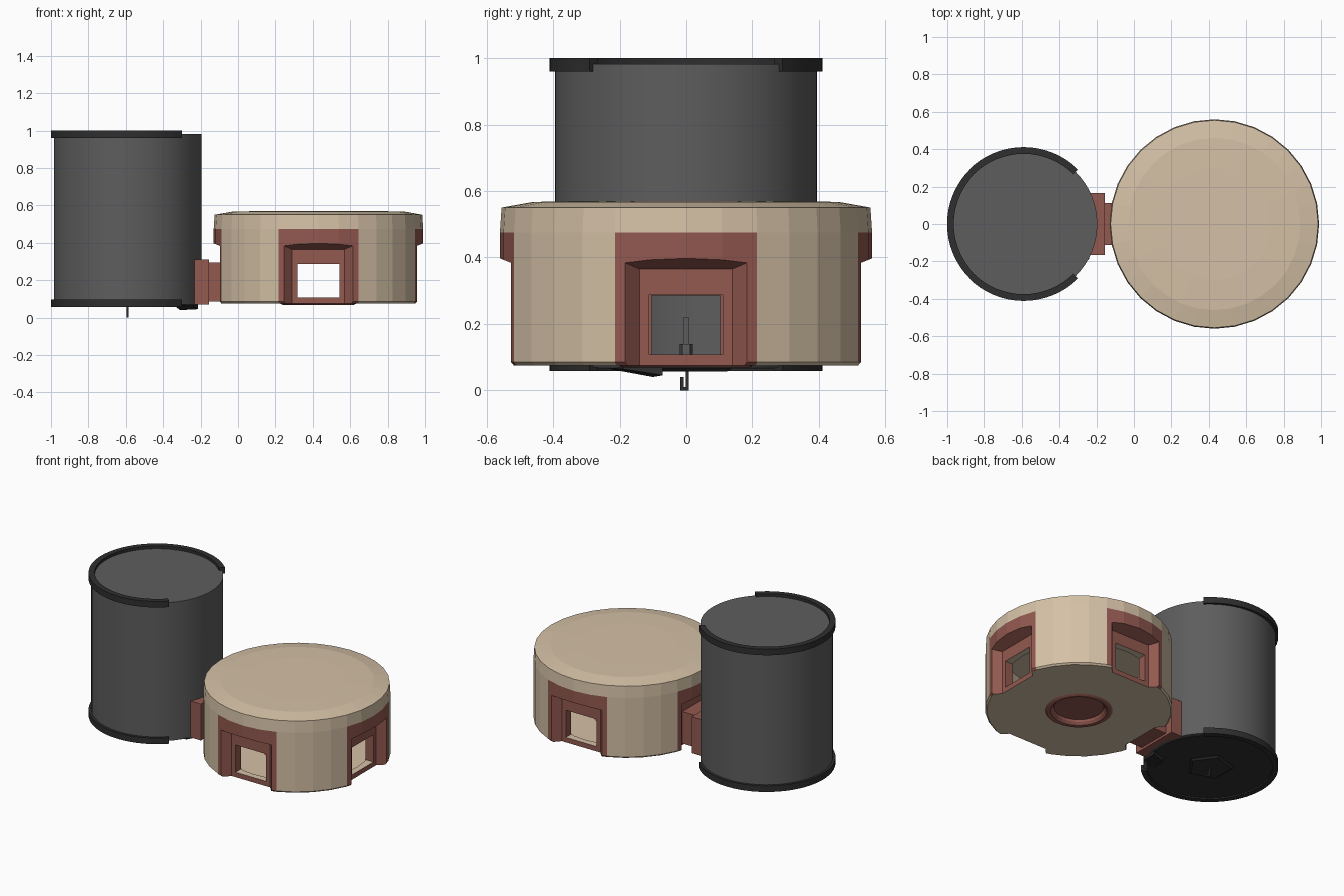
import bpy, bmesh, math
from mathutils import Matrix, Vector

if "Cube" in bpy.data.objects:
    bpy.data.objects.remove(bpy.data.objects["Cube"])

def material(name, rgb):
    m = bpy.data.materials.new(name)
    m.diffuse_color = (*rgb, 1)
    m.use_nodes = True
    m.node_tree.nodes["Principled BSDF"].inputs["Base Color"].default_value = m.diffuse_color
    return m

TAN = material("tan", (0.66, 0.53, 0.38))
RED = material("brick_red", (0.29, 0.10, 0.08))
GREY = material("grey", (0.11, 0.11, 0.11))
DARK = material("dark_grey", (0.028, 0.028, 0.028))
ROOM = Vector((0.43, 0, 0))
TANK = Vector((-0.59, 0, 0))

def finish(name, bm, mat, loc=(0, 0, 0), smooth=False):
    bmesh.ops.recalc_face_normals(bm, faces=bm.faces)
    me = bpy.data.meshes.new(name)
    bm.to_mesh(me)
    bm.free()
    ob = bpy.data.objects.new(name, me)
    ob.location = loc
    bpy.context.collection.objects.link(ob)
    if mat:
        me.materials.append(mat)
    if smooth:
        bpy.ops.object.select_all(action='DESELECT')
        ob.select_set(True)
        bpy.context.view_layer.objects.active = ob
        bpy.ops.object.shade_smooth_by_angle(angle=math.radians(30))
    return ob

def lathe(name, prof, n, mat, loc, smooth=False):
    """Solid of revolution, flat-capped at both ends of the profile."""
    bm = bmesh.new()
    rings = [[bm.verts.new((r * math.cos(2 * math.pi * i / n), r * math.sin(2 * math.pi * i / n), z))
              for i in range(n)] for r, z in prof]
    for a, b in zip(rings, rings[1:]):
        for i in range(n):
            j = (i + 1) % n
            bm.faces.new((a[i], a[j], b[j], b[i]))
    bm.faces.new(rings[0])
    bm.faces.new(rings[-1])
    return finish(name, bm, mat, loc, smooth)

def arc_band(name, r0, r1, z0, z1, a0, a1, n, mat, loc):
    """Rectangular section swept along an arc."""
    bm = bmesh.new()
    secs = []
    for i in range(n + 1):
        t = math.radians(a0 + (a1 - a0) * i / n)
        secs.append([bm.verts.new((r * math.cos(t), r * math.sin(t), z))
                     for r, z in ((r0, z0), (r1, z0), (r1, z1), (r0, z1))])
    for a, b in zip(secs, secs[1:]):
        for k in range(4):
            bm.faces.new((a[k], a[(k + 1) % 4], b[(k + 1) % 4], b[k]))
    bm.faces.new(secs[0])
    bm.faces.new(secs[-1])
    return finish(name, bm, mat, loc, True)

def block(name, a, b, mat, rot=0, loc=(0, 0, 0)):
    """Frustum along x between two (x, half_y, z0, z1) rectangles."""
    bm = bmesh.new()
    q = [[bm.verts.new(p) for p in ((x, -h, z0), (x, h, z0), (x, h, z1), (x, -h, z1))]
         for x, h, z0, z1 in (a, b)]
    for k in range(4):
        j = (k + 1) % 4
        bm.faces.new((q[0][k], q[0][j], q[1][j], q[1][k]))
    bm.faces.new(q[0])
    bm.faces.new(q[1])
    bmesh.ops.transform(bm, matrix=Matrix.Rotation(rot, 4, 'Z'), verts=bm.verts)
    return finish(name, bm, mat, loc)

def cut(ob, cutter):
    m = ob.modifiers.new("cut", 'BOOLEAN')
    m.operation, m.solver, m.object = 'DIFFERENCE', 'EXACT', cutter
    bpy.context.view_layer.update()
    ev = ob.evaluated_get(bpy.context.evaluated_depsgraph_get())
    me = bpy.data.meshes.new_from_object(ev)
    ob.modifiers.clear()
    ob.data = me
    bpy.data.objects.remove(cutter)

# Round room: faceted hollow drum with four recessed doorways
room = lathe("round_room", [(0.55, 0.075), (0.56, 0.085), (0.56, 0.475), (0.555, 0.55),
                            (0.46, 0.567), (0.30, 0.57)], 32, TAN, ROOM)
cut(room, lathe("room_space", [(0.44, 0.10), (0.44, 0.45)], 32, None, ROOM))
cut(room, lathe("floor_hole", [(0.195, 0.0), (0.195, 0.2)], 32, None, ROOM))
for k in range(4):
    r = k * math.pi / 2
    cut(room, block("recess", (0.48, 0.14, -0.1, 0.365), (0.62, 0.272, -0.1, 0.421), None, r, ROOM))
    cut(room, block("door_hole", (0.40, 0.112, 0.107, 0.287), (0.52, 0.112, 0.107, 0.287), None, r, ROOM))

# Red door surrounds on the room
room.data.materials.clear()
room.data.materials.append(TAN)
room.data.materials.append(RED)
for p in room.data.polygons:
    x, y, z = p.center
    far, near = max(abs(x), abs(y)), min(abs(x), abs(y))
    side = math.degrees(math.atan2(near, far))
    p.material_index = int(far > 0.445 and side < 22.5 and 0.08 < z < 0.475 and math.hypot(x, y) > 0.445)

# Recessed floor hatch
lathe("floor_hatch", [(0.15, 0.098), (0.155, 0.085), (0.17, 0.07), (0.19, 0.068), (0.205, 0.076),
                      (0.205, 0.10), (0.19, 0.107), (0.16, 0.107), (0.15, 0.102)],
      32, RED, ROOM)

# Passage between the room and the lift shaft
passage = [block("passage_neck", (-0.19, 0.112, 0.085, 0.295), (-0.04, 0.112, 0.085, 0.295), RED),
           block("passage_flange", (-0.235, 0.165, 0.07, 0.31), (-0.155, 0.165, 0.07, 0.31), RED)]
for p in passage:
    cut(p, block("passage_hole", (-0.4, 0.104, 0.105, 0.285), (0.1, 0.104, 0.105, 0.285), None))

# Cylinder: hollow drum with a doorway facing the room
tank = lathe("cylinder_shell", [(0.395, 0.07), (0.395, 0.982)], 64, GREY, TANK)
cut(tank, lathe("cylinder_space", [(0.37, 0.095), (0.37, 0.955)], 64, None, TANK))
cut(tank, block("cylinder_door", (0.2, 0.108, 0.10, 0.29), (0.5, 0.108, 0.10, 0.29), None, 0, TANK))
bpy.ops.object.select_all(action='DESELECT')
tank.select_set(True)
bpy.context.view_layer.objects.active = tank
bpy.ops.object.shade_smooth_by_angle(angle=math.radians(30))

# Open rim bands, top and bottom
for name, z in (("top_band", 0.96), ("bottom_band", 0.058)):
    arc_band(name, 0.375, 0.411, z, z + 0.04, 45, 315, 48, DARK, TANK)

# Underside plates and hanging hook
lathe("bottom_plate", [(0.374, 0.066), (0.374, 0.072)], 64, DARK, TANK)
lathe("bottom_hatch", [(0.13, 0.056), (0.15, 0.068)], 5, DARK, TANK)
block("hook_stem", (-0.005, 0.005, 0.005, 0.07), (0.005, 0.005, 0.005, 0.07), DARK, 0, TANK + Vector((0, 0.003, 0)))
block("hook_tip", (-0.005, 0.005, 0.0, 0.04), (0.005, 0.005, 0.0, 0.04), DARK, 0, TANK + Vector((0, -0.013, 0)))
block("hook_base", (-0.005, 0.013, 0.0, 0.01), (0.005, 0.013, 0.0, 0.01), DARK, 0, TANK + Vector((0, -0.005, 0)))

# Small lever inside the cylinder
block("lever_post", (-0.01, 0.008, 0.09, 0.22), (0.01, 0.008, 0.09, 0.22), GREY, 0, TANK)
block("lever_base", (-0.04, 0.02, 0.09, 0.14), (0.04, 0.012, 0.09, 0.14), GREY, 0, TANK)

# Slanted step plate below the doorway
bm = bmesh.new()
low = [bm.verts.new(p) for p in ((-0.34, -0.23, 0.064), (-0.31, -0.10, 0.04),
                                 (-0.215, -0.07, 0.045), (-0.24, -0.19, 0.064))]
top = [bm.verts.new((v.co.x, v.co.y, 0.074)) for v in low]
for k in range(4):
    bm.faces.new((low[k], low[(k + 1) % 4], top[(k + 1) % 4], top[k]))
bm.faces.new(low)
bm.faces.new(top)
finish("step_plate", bm, DARK)
